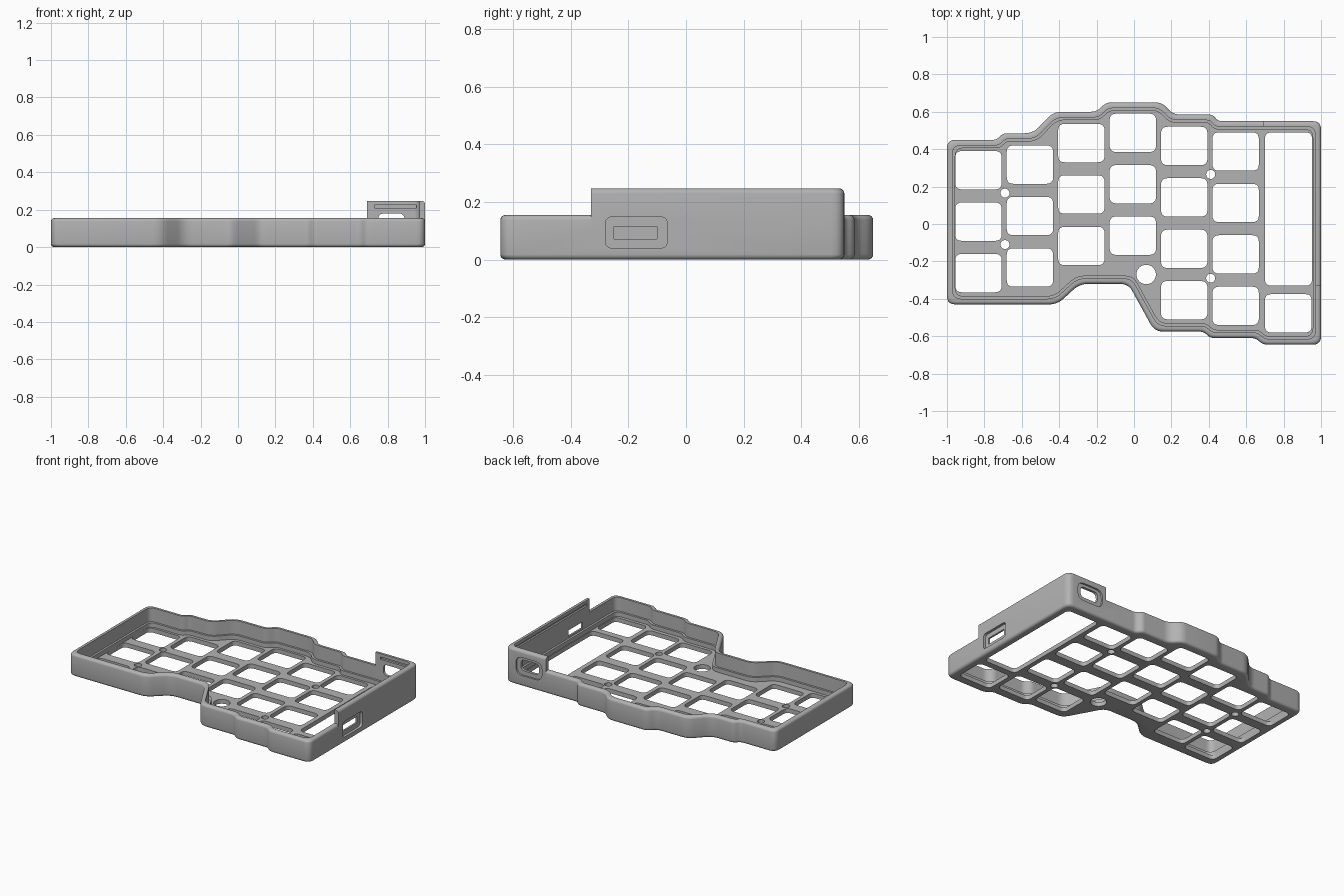
import bpy, bmesh, math
from mathutils import Vector

if "Cube" in bpy.data.objects:
    bpy.data.objects.remove(bpy.data.objects["Cube"])

grey = bpy.data.materials.new("matte grey")
grey.use_nodes = True
COLOUR = (0.45, 0.45, 0.45, 1)
grey.diffuse_color = COLOUR
grey.node_tree.nodes["Principled BSDF"].inputs["Base Color"].default_value = COLOUR

# Stepped plan of the case, counterclockwise
OUTLINE = [(-1, -.43), (-.41, -.43), (-.29, -.32), (-.03, -.32), (.11, -.575),
           (.37, -.575), (.41, -.61), (.65, -.61), (.69, -.645), (1, -.645),
           (1, .55), (.45, .55), (.42, .585), (.21, .585), (.15, .65),
           (-.15, .65), (-.2, .6), (-.43, .6), (-.54, .485), (-.7, .485),
           (-.735, .45), (-1, .45)]


def inset(points, d):
    """Move every edge of a counterclockwise polygon inward by d."""
    pts = [Vector(p) for p in points]
    result = []
    for i, p in enumerate(pts):
        a = (p - pts[i - 1]).normalized()
        b = (pts[(i + 1) % len(pts)] - p).normalized()
        na, nb = Vector((-a.y, a.x)), Vector((-b.y, b.x))
        result.append(p + (na + nb) * d / (1 + na.dot(nb)))
    return result


def rounded(points, radius, steps=5):
    """Round every corner, keeping the same point count."""
    pts = [Vector(p) for p in points]
    result = []
    for i, p in enumerate(pts):
        prev, nxt = pts[i - 1] - p, pts[(i + 1) % len(pts)] - p
        t = min(radius, .42 * prev.length, .42 * nxt.length)
        a, b = p + prev.normalized() * t, p + nxt.normalized() * t
        for s in range(steps + 1):
            u = s / steps
            result.append(a * (1 - u) ** 2 + p * 2 * u * (1 - u) + b * u * u)
    return result


def loft(bm, rings):
    """Skin closed rings and cap both ends."""
    loops = [[bm.verts.new(co) for co in ring] for ring in rings]
    for low, high in zip(loops, loops[1:]):
        for i in range(len(low)):
            j = (i + 1) % len(low)
            bm.faces.new((low[i], low[j], high[j], high[i]))
    bm.faces.new(loops[0][::-1])
    bm.faces.new(loops[-1])


def make(name, bm):
    bmesh.ops.recalc_face_normals(bm, faces=bm.faces[:])
    mesh = bpy.data.meshes.new(name)
    bm.to_mesh(mesh)
    bm.free()
    mesh.materials.append(grey)
    obj = bpy.data.objects.new(name, mesh)
    bpy.context.collection.objects.link(obj)
    return obj


def shell(name, top):
    """Tray with filleted rim, inner ledge and thin floor."""
    fillet = .018
    arc = [math.radians(a) for a in (0, 22.5, 45, 67.5, 90)]
    profile = [(fillet * (1 - math.sin(a)), fillet * (1 - math.cos(a))) for a in arc]
    profile += [(d, top - z) for d, z in reversed(profile)]
    profile += [(.03, top), (.03, .06), (.044, .06), (.044, .03)]
    bm = bmesh.new()
    loft(bm, [[(p.x, p.y, z) for p in rounded(inset(OUTLINE, d), .045)]
              for d, z in profile])
    return make(name, bm)


def prism(bm, points, axis, low, high):
    """Extrude a 2D outline along the x, y or z axis."""
    def place(p, h):
        return {"x": (h, p[0], p[1]), "y": (p[0], h, p[1]), "z": (p[0], p[1], h)}[axis]
    loft(bm, [[place(p, h) for p in points] for h in (low, high)])


def slab(bm, u0, u1, v0, v1, axis, low, high, radius=0):
    corners = [(u0, v0), (u1, v0), (u1, v1), (u0, v1)]
    prism(bm, rounded(corners, radius) if radius else corners, axis, low, high)


def boolean(obj, cutter, operation):
    mod = obj.modifiers.new(cutter.name, "BOOLEAN")
    mod.operation, mod.object, mod.solver = operation, cutter, "EXACT"
    bpy.context.view_layer.update()
    result = bpy.data.meshes.new_from_object(
        obj.evaluated_get(bpy.context.evaluated_depsgraph_get()))
    obj.modifiers.clear()
    obj.data = result


# Low tray, and the taller wall round the back left corner
tray = shell("case_tray", .155)
tall_wall = shell("raised_corner_wall", .247)

bm = bmesh.new()
slab(bm, .69, 1.2, -.33, .8, "z", .1, .4)
corner_zone = make("corner_zone", bm)
boolean(tray, corner_zone, "DIFFERENCE")
boolean(tall_wall, corner_zone, "INTERSECT")

# Key openings: staggered columns on an even pitch
PITCH, HALF, DEEP = .275, .124, .205
bm = bmesh.new()
for col, (top, count) in enumerate([(.39, 3), (.42, 3), (.535, 3), (.59, 3), (.52, 4), (.49, 4)]):
    x = -.8315 + PITCH * col
    for row in range(count):
        y = top - PITCH * row
        slab(bm, x - HALF, x + HALF, y - DEEP, y, "z", -.1, .09, .035)
slab(bm, .7, .95, -.58, -.375, "z", -.1, .09, .035)
slab(bm, .7, .952, -.33, .49, "z", -.1, .09, .035)
# Round screw holes and the larger reset hole
for x, y, r in [(-.69, .165, .024), (-.69, -.11, .024), (.41, .265, .024),
                (.41, -.29, .024), (.065, -.27, .052)]:
    ring = [(x + r * math.cos(k * math.tau / 32), y + r * math.sin(k * math.tau / 32))
            for k in range(32)]
    prism(bm, ring, "z", -.1, .09)
openings = make("key_openings", bm)
boolean(tray, openings, "DIFFERENCE")

# Socket recesses outside and lid grooves inside the tall wall
bm = bmesh.new()
slab(bm, -.28, -.065, .04, .148, "x", .982, 1.1, .025)
slab(bm, .72, .92, .075, .2, "y", .538, .7, .05)
slab(bm, .73, .955, .208, .224, "y", .5, .535)
slab(bm, -.3, .48, .208, .224, "x", .95, .982)
recesses = make("recesses", bm)

# Through slots for the sockets
bm = bmesh.new()
slab(bm, -.25, -.1, .072, .115, "x", .93, 1.1)
slab(bm, .75, .89, .105, .18, "y", .48, .7, .035)
slots = make("socket_slots", bm)

for part in (tray, tall_wall):
    for cutter in (recesses, slots):
        boolean(part, cutter, "DIFFERENCE")

for cutter in (corner_zone, openings, recesses, slots):
    bpy.data.objects.remove(cutter)

# Smooth fillets, crisp edges
bpy.ops.object.select_all(action="DESELECT")
for part in (tray, tall_wall):
    part.select_set(True)
bpy.context.view_layer.objects.active = tray
bpy.ops.object.shade_smooth_by_angle(angle=math.radians(30))
